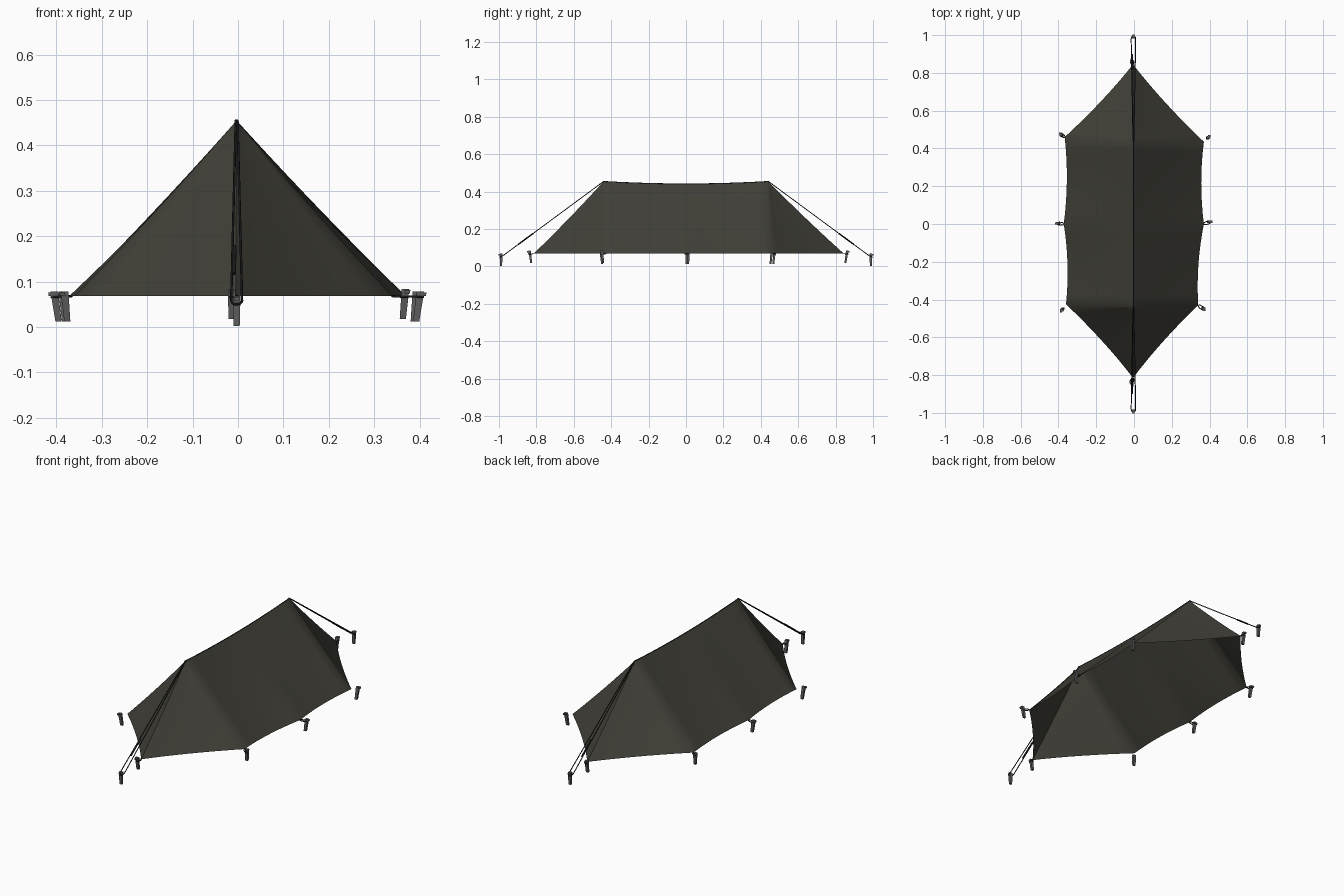
import bpy, bmesh, math
from mathutils import Vector

if "Cube" in bpy.data.objects:
    bpy.data.objects.remove(bpy.data.objects["Cube"])


def material(name, rgb):
    m = bpy.data.materials.new(name)
    m.diffuse_color = (*rgb, 1)
    m.use_nodes = True
    m.node_tree.nodes["Principled BSDF"].inputs["Base Color"].default_value = m.diffuse_color
    return m


CANVAS = material("olive canvas", (0.052, 0.050, 0.039))
CORD = material("black cord", (0.012, 0.012, 0.013))
METAL = material("grey metal", (0.11, 0.11, 0.11))

BASE_Z = 0.068


def finish(bm, name, mat, angle=None):
    bmesh.ops.recalc_face_normals(bm, faces=bm.faces)
    me = bpy.data.meshes.new(name)
    bm.to_mesh(me)
    bm.free()
    me.materials.append(mat)
    ob = bpy.data.objects.new(name, me)
    bpy.context.collection.objects.link(ob)
    if angle:
        bpy.ops.object.select_all(action='DESELECT')
        ob.select_set(True)
        bpy.context.view_layer.objects.active = ob
        bpy.ops.object.shade_smooth_by_angle(angle=math.radians(angle))
    return ob


def cord(name, pts, r=0.0025, cyclic=False):
    cu = bpy.data.curves.new(name, 'CURVE')
    cu.dimensions = '3D'
    cu.bevel_depth = r
    cu.bevel_resolution = 1
    cu.use_fill_caps = True
    sp = cu.splines.new('POLY')
    sp.points.add(len(pts) - 1)
    for p, co in zip(sp.points, pts):
        p.co = (*co, 1)
    sp.use_cyclic_u = cyclic
    cu.materials.append(CORD)
    ob = bpy.data.objects.new(name, cu)
    bpy.context.collection.objects.link(ob)
    bpy.ops.object.select_all(action='DESELECT')
    ob.select_set(True)
    bpy.context.view_layer.objects.active = ob
    bpy.ops.object.convert(target='MESH')


def ridge(y):
    # ridge line sags slightly between the two peaks
    return Vector((-0.003, y, 0.442 + 0.013 * (y / 0.44) ** 2))


# tent canvas: open sheet lofted from the ridge to the pegged hem
front_tip, back_tip = (-0.005, -0.815), (-0.005, 0.845)
hems = {
    "right": [front_tip, (0.34, -0.43), (0.37, 0.0), (0.37, 0.435), back_tip],
    "left": [front_tip, (-0.36, -0.425), (-0.372, 0.0), (-0.367, 0.46), back_tip],
}
N, ROWS = 8, 10
bm = bmesh.new()
for hem in hems.values():
    cols = []
    for s in range(4):
        a, b = Vector(hem[s]), Vector(hem[s + 1])
        for i in range(N + (s == 3)):
            t = i / N
            p = a.lerp(b, t)
            # edge of the cloth curves inward between the pegs
            inward = 0.014 * 4 * t * (1 - t)
            p.x -= math.copysign(min(inward, abs(p.x)), p.x)
            top = ridge((-0.44, -0.44 + 0.44 * t, 0.44 * t, 0.44)[s])
            low = Vector((p.x, p.y, BASE_Z))
            col = []
            for k in range(ROWS + 1):
                v = k / ROWS
                q = top.lerp(low, v)
                q.z -= 0.006 * 4 * v * (1 - v)
                col.append(bm.verts.new(q))
            cols.append(col)
    for c, d in zip(cols, cols[1:]):
        for k in range(ROWS):
            bm.faces.new((c[k], d[k], d[k + 1], c[k + 1]))
bmesh.ops.remove_doubles(bm, verts=bm.verts, dist=0.0005)
bmesh.ops.dissolve_degenerate(bm, edges=bm.edges, dist=0.0001)
finish(bm, "tent_canvas", CANVAS, 50)

# ridge seam cord
cord("ridge_seam", [ridge(-0.44 + 0.088 * i) for i in range(11)], 0.002)


def peg(name, x, y, z0, lean):
    # flat metal stake, narrower at the point, with a small hook at the top
    out = Vector((x, y, 0)).normalized() if lean else Vector((0, 0, 0))
    bm = bmesh.new()

    def box(size, at):
        vs = bmesh.ops.create_cube(bm, size=1)['verts']
        for v in vs:
            v.co = Vector([a * b for a, b in zip(v.co, size)]) + Vector(at)
        return vs

    box((0.017, 0.013, 0.066), (0, 0, 0.033))
    hook = Vector((x, y, 0)).normalized() * 0.008
    box((0.012, 0.012, 0.008), (hook.x, hook.y, 0.06))
    for v in bm.verts:
        v.co.xy *= 0.8 + 0.2 * v.co.z / 0.066
        v.co += out * (v.co.z - 0.033) * 0.14 + Vector((x, y, z0))
    finish(bm, name, METAL)


def loop(name, a, b, width=0.008):
    # elongated closed loop of cord from a to b
    a, b = Vector(a), Vector(b)
    d = (b - a) / 2
    side = Vector((-d.y, d.x, 0)).normalized() * width
    pts = [(a + b) / 2 + d * math.cos(t) + side * math.sin(t)
           for t in (i * math.tau / 14 for i in range(14))]
    cord(name, pts, 0.0025, True)


# pegs round the hem, each with its loop
hem_pegs = [
    ("right_front", (0.34, -0.43), (0.366, -0.446), 0.018, True),
    ("right_middle", (0.368, 0.0), (0.397, 0.012), 0.012, True),
    ("right_back", (0.37, 0.435), (0.39, 0.455), 0.012, False),
    ("left_front", (-0.36, -0.425), (-0.379, -0.452), 0.012, False),
    ("left_middle", (-0.37, 0.0), (-0.400, 0.003), 0.012, True),
    ("left_back", (-0.367, 0.46), (-0.384, 0.470), 0.012, True),
    ("front", front_tip, (-0.014, -0.832), 0.018, True),
    ("back", back_tip, (-0.012, 0.857), 0.018, True),
]
for n, h, p, z0, has_loop in hem_pegs:
    peg(n + "_peg", *p, z0, True)
    if has_loop:
        e = Vector(p) + Vector(p).normalized() * 0.011
        loop(n + "_peg_loop", (h[0], h[1], BASE_Z), (e.x, e.y, 0.066))

# guy lines: two strands from each peak round an outer peg, with a slider
for n, s in (("front", -1), ("back", 1)):
    peg(n + "_guy_peg", -0.003, s * 0.988, 0.002, False)
    peak = ridge(s * 0.44)
    pts = [peak + Vector((-0.002, 0, 0))]
    for i in range(9):
        t = math.pi * i / 8
        pts.append((-0.003 - 0.012 * math.cos(t),
                    s * (0.978 + 0.019 * math.sin(t)),
                    0.058 - 0.008 * math.sin(t)))
    pts.append(peak + Vector((0.002, 0, 0)))
    cord(n + "_guy_line", pts, 0.0026)
    foot = Vector((-0.010, s * 0.978, 0.058))
    cord(n + "_guy_slider",
         [peak.lerp(foot, 0.70), peak.lerp(foot, 0.85)], 0.0045)
